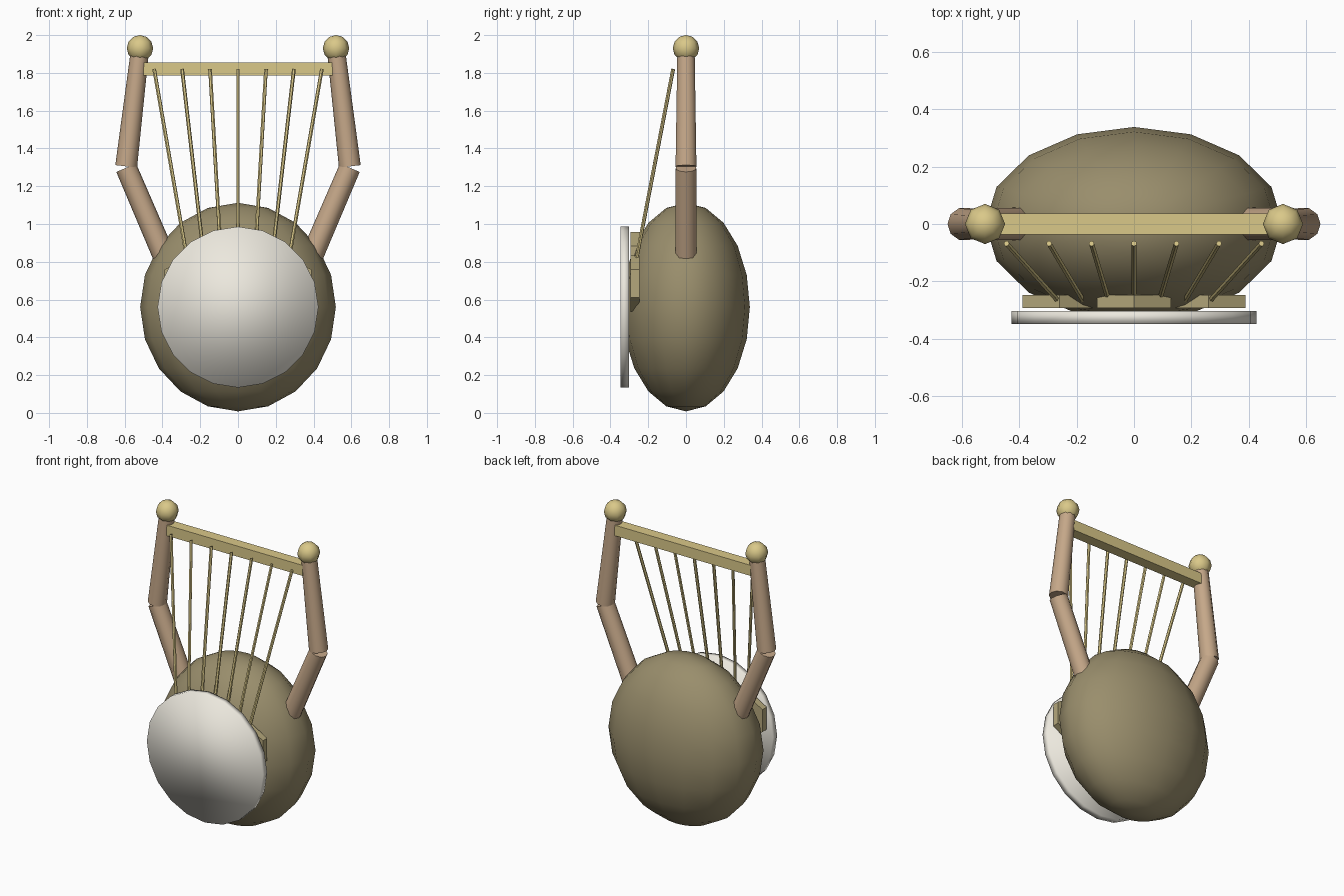
import bpy
from math import pi, radians, cos, sin
from mathutils import Vector

if "Cube" in bpy.data.objects:
    bpy.data.objects.remove(bpy.data.objects["Cube"])


def material(name, rgb):
    m = bpy.data.materials.new(name)
    m.diffuse_color = (*rgb, 1)
    m.use_nodes = True
    m.node_tree.nodes["Principled BSDF"].inputs["Base Color"].default_value = m.diffuse_color
    return m


SHELL = material("shell", (0.32, 0.27, 0.15))
SCUTE = material("scute", (0.46, 0.39, 0.20))
WOOD = material("wood", (0.56, 0.39, 0.25))
GOLD = material("gold", (0.70, 0.58, 0.25))
SKIN = material("skin", (0.84, 0.81, 0.73))


def finish(name, mat, smooth=None):
    ob = bpy.context.object
    ob.name = name
    ob.data.materials.append(mat)
    bpy.ops.object.transform_apply(location=False, rotation=True, scale=True)
    if smooth == "all":
        bpy.ops.object.shade_smooth()
    elif smooth:
        bpy.ops.object.shade_smooth_by_angle(angle=radians(smooth))
    return ob


def rod(name, a, b, r1, r2, sides, mat):
    """Tapered rod from a to b."""
    a, b = Vector(a), Vector(b)
    d = b - a
    bpy.ops.mesh.primitive_cone_add(vertices=sides, radius1=r1, radius2=r2,
                                    depth=d.length, location=(a + b) / 2)
    bpy.context.object.rotation_euler = d.to_track_quat('Z', 'Y').to_euler()
    return finish(name, mat, 50)


def ball(name, loc, scale, segments, rings, mat):
    bpy.ops.mesh.primitive_uv_sphere_add(segments=segments, ring_count=rings,
                                         radius=1, location=loc)
    bpy.context.object.scale = scale
    return finish(name, mat, "all")


def plate(name, loc, radius, depth, sides, mat, smooth=None):
    """Flat prism facing the front."""
    bpy.ops.mesh.primitive_cylinder_add(vertices=sides, radius=radius, depth=depth,
                                        location=loc, rotation=(pi / 2, 0, 0))
    return finish(name, mat, smooth)


# Rounded sound shell
ball("shell_body", (0, 0, 0.56), (0.518, 0.338, 0.552), 16, 10, SHELL)

# Round skin on the front
plate("sound_skin", (0, -0.325, 0.56), 0.426, 0.045, 20, SKIN, "all")

# Hexagonal scutes behind the skin
for i, ang in enumerate((30, 90, 150)):
    x, z = 0.30 * cos(radians(ang)), 0.56 + 0.25 * sin(radians(ang))
    plate(f"scute_{i + 1}", (x, -0.27, z), 0.148, 0.045, 6, SCUTE)

# Two-part arms with round finials
for side, s in (("left", -1), ("right", 1)):
    rod(f"{side}_lower_arm", (s * 0.37, 0, 0.78), (s * 0.592, 0, 1.298),
        0.06, 0.057, 10, WOOD)
    rod(f"{side}_upper_arm", (s * 0.592, 0, 1.305), (s * 0.519, 0, 1.92),
        0.058, 0.048, 10, WOOD)
    ball(f"{side}_finial", (s * 0.519, 0, 1.93), (0.07, 0.07, 0.07), 8, 6, GOLD)

# Crossbar between the arms
bpy.ops.mesh.primitive_cube_add(size=1, location=(0, 0, 1.82))
bpy.context.object.scale = (1.0, 0.072, 0.07)
finish("crossbar", GOLD)

# Seven strings fanning out to the crossbar
for i in range(-3, 4):
    rod(f"string_{i + 4}", (i * 0.089, -0.265, 0.80), (i * 0.148, -0.068, 1.82),
        0.01, 0.01, 6, GOLD)
